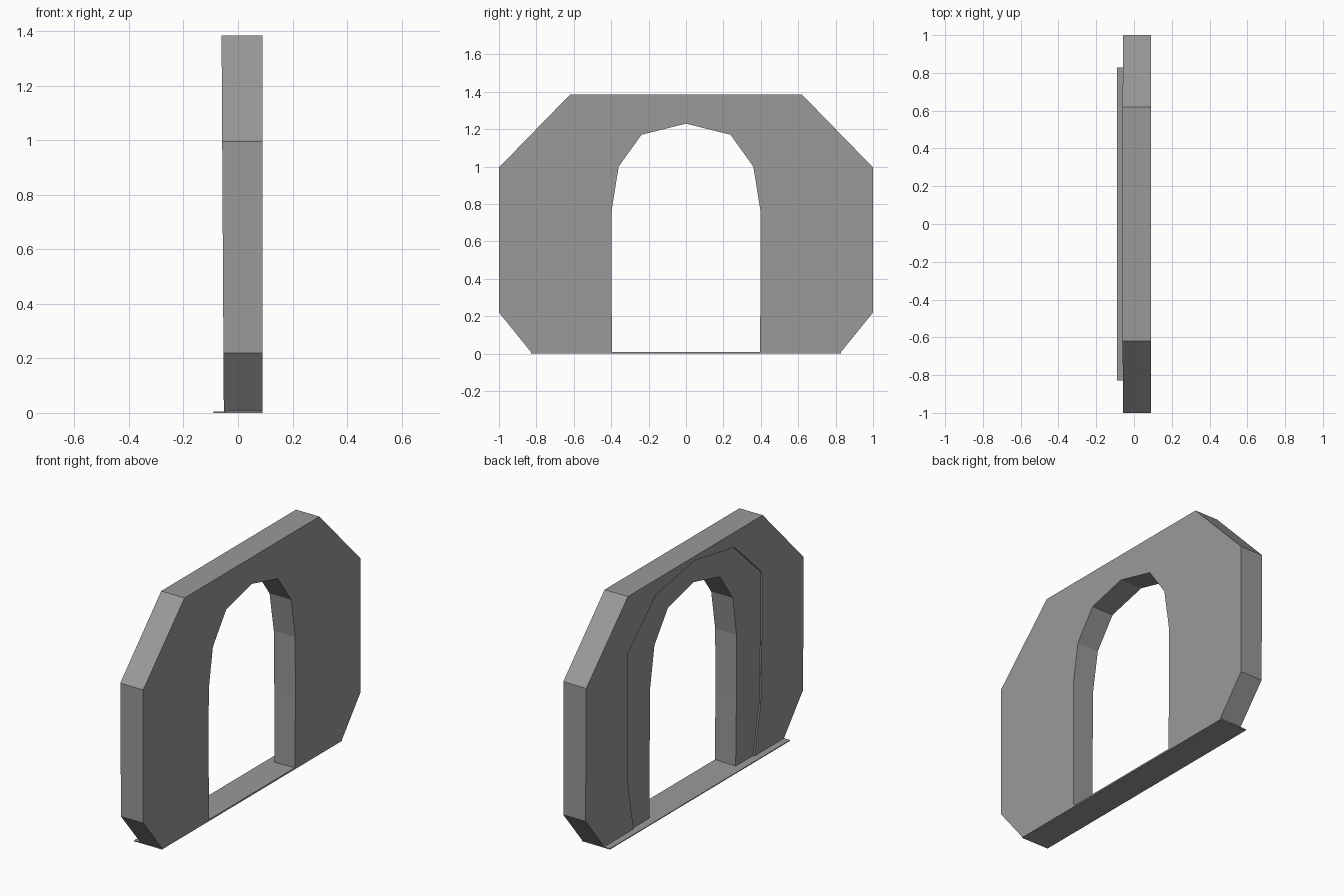
import bpy, bmesh

if "Cube" in bpy.data.objects:
    bpy.data.objects.remove(bpy.data.objects["Cube"])

# Half profiles (y, z) from the floor up to the centre line
OPENING = [(.395, .005), (.399, .4), (.397, .77), (.36, 1.0), (.238, 1.17), (0, 1.23)]
BAND = [(.556, .005), (.61, .29), (.617, .67), (.615, 1.055), (.36, 1.297), (0, 1.36)]
OUTER = [(.826, .005), (1, .22), (1, .65), (1, .995), (.62, 1.385), (0, 1.385)]

# Dark grey stone
stone = bpy.data.materials.new("dark_grey_stone")
stone.diffuse_color = (.32, .32, .32, 1)
stone.use_nodes = True
stone.node_tree.nodes["Principled BSDF"].inputs["Base Color"].default_value = stone.diffuse_color


def mirrored(half):
    return half + [(-y, z) for y, z in reversed(half[:-1])]


def finish(name, bm):
    bmesh.ops.recalc_face_normals(bm, faces=bm.faces)
    mesh = bpy.data.meshes.new(name)
    bm.to_mesh(mesh)
    bm.free()
    mesh.materials.append(stone)
    obj = bpy.data.objects.new(name, mesh)
    bpy.context.collection.objects.link(obj)
    return obj


# Arched wall: loft around the section, with a shallow recessed band on the -x face
def right(z):
    return .09


def outer_face(z):
    return -.052 - .006 * z


def band_face(z):
    return outer_face(z) + .009


sections = [(OPENING, right), (OPENING, band_face), (BAND, band_face),
            (BAND, outer_face), (OUTER, outer_face), (OUTER, right)]
bm = bmesh.new()
loops = [[bm.verts.new((fx(z), y, z)) for y, z in mirrored(p)] for p, fx in sections]
for a, b in zip(loops, loops[1:] + loops[:1]):
    for i in range(len(a) - 1):
        bm.faces.new((a[i], a[i + 1], b[i + 1], b[i]))
for end in (0, -1):
    bm.faces.new([loop[end] for loop in loops])
bmesh.ops.dissolve_limit(bm, angle_limit=.002, verts=bm.verts, edges=bm.edges)
finish("arched_wall", bm)

# Thin floor plate, projecting on the -x side and tapering to a thin edge there
bm = bmesh.new()
bmesh.ops.create_cube(bm, size=1)
for v in bm.verts:
    top = .009 if v.co.x > 0 else .005
    v.co = (v.co.x * .18, v.co.y * 1.656, (v.co.z + .5) * top)
finish("floor_plate", bm)
